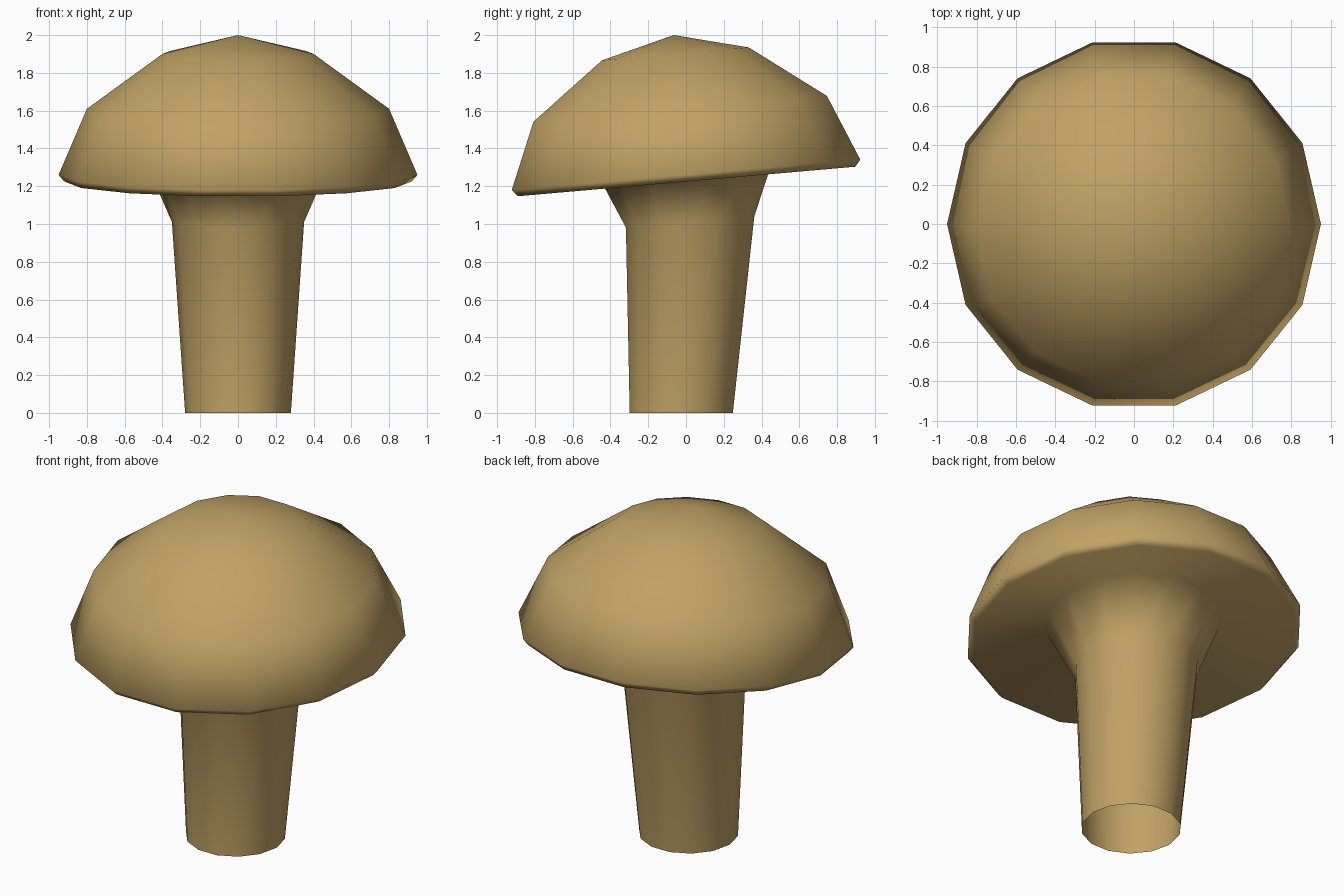
import bpy, bmesh, math
from mathutils import Matrix, Vector

if "Cube" in bpy.data.objects:
    bpy.data.objects.remove(bpy.data.objects["Cube"])

SIDES = 14
TILT = Matrix.Rotation(math.radians(5), 3, 'X')
CENTRE = Vector((0, 0, 1.26))  # middle of the cap rim

mat = bpy.data.materials.new("tan")
mat.diffuse_color = (0.53, 0.36, 0.13, 1)
mat.use_nodes = True
mat.node_tree.nodes["Principled BSDF"].inputs["Base Color"].default_value = mat.diffuse_color

bm = bmesh.new()


def ring(r, place):
    return [bm.verts.new(place(Vector((r * math.cos(a), r * math.sin(a), 0))))
            for a in (2 * math.pi * i / SIDES for i in range(SIDES))]


# flat, open foot of the stem
rings = [ring(0.28, lambda p: p + Vector((0, -0.025, 0)))]

# tilted rings: stem neck, flare, hollow underside, rim, dome
for r, h in [(0.35, -0.25), (0.49, 0.07), (0.92, -0.035),
             (0.95, 0.0), (0.80, 0.351), (0.40, 0.643)]:
    rings.append(ring(r, lambda p: CENTRE + TILT @ (p + Vector((0, 0, h)))))

for lo, hi in zip(rings, rings[1:]):
    for i in range(SIDES):
        j = (i + 1) % SIDES
        bm.faces.new((lo[i], lo[j], hi[j], hi[i]))

# top of the dome
apex = bm.verts.new(CENTRE + TILT @ Vector((0, 0, 0.743)))
for i in range(SIDES):
    bm.faces.new((rings[-1][i], rings[-1][(i + 1) % SIDES], apex))

for f in bm.faces:
    f.smooth = True

mesh = bpy.data.meshes.new("mushroom")
bm.to_mesh(mesh)
bm.free()
mesh.materials.append(mat)
bpy.context.collection.objects.link(bpy.data.objects.new("mushroom", mesh))
